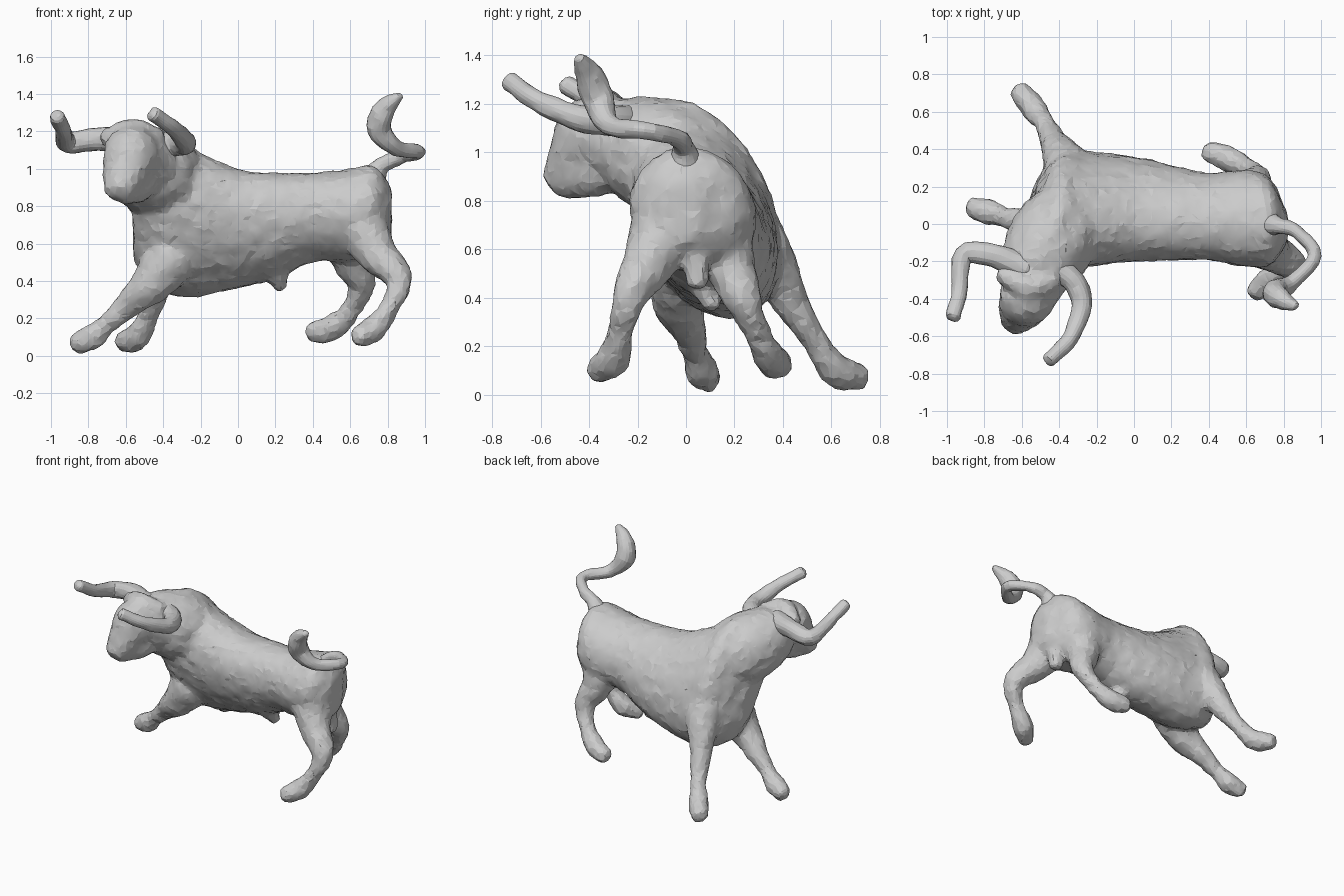
import bpy, bmesh, math
from mathutils import Vector, noise

cube = bpy.data.objects.get("Cube")
if cube:
    bpy.data.objects.remove(cube, do_unlink=True)

# Material
clay = bpy.data.materials.new("light_grey_clay")
clay.use_nodes = True
grey = (0.6, 0.6, 0.6, 1)
clay.diffuse_color = grey
clay.node_tree.nodes["Principled BSDF"].inputs["Base Color"].default_value = grey

SIDES = 20
TURN = [math.tau * k / SIDES for k in range(SIDES)]


def spline(points, steps=5):
    """Smoothly resample control points of any dimension."""
    pts = [Vector(p) for p in points]
    first = pts[0] * 2 - pts[1]
    last = pts[-1] * 2 - pts[-2]
    padded = [first] + pts + [last]
    path = []
    for before, start, end, after in zip(padded, padded[1:], padded[2:], padded[3:]):
        slope_in = (end - before) / 2
        slope_out = (after - start) / 2
        for i in range(steps):
            t = i / steps
            ease = t * t * (3 - 2 * t)
            path.append(start.lerp(end, ease)
                        + slope_in * (t * (1 - t) * (1 - t))
                        - slope_out * (t * t * (1 - t)))
    return path + [pts[-1]]


def skin(name, rings):
    """Join rings of points into a closed mesh."""
    bm = bmesh.new()
    loops = [[bm.verts.new(point) for point in ring] for ring in rings]
    for lower, upper in zip(loops, loops[1:]):
        for i in range(SIDES):
            j = (i + 1) % SIDES
            bm.faces.new((lower[i], lower[j], upper[j], upper[i]))
    bm.faces.new(loops[0][::-1])
    bm.faces.new(loops[-1])
    bmesh.ops.recalc_face_normals(bm, faces=bm.faces)
    mesh = bpy.data.meshes.new(name)
    bm.to_mesh(mesh)
    bm.free()
    obj = bpy.data.objects.new(name, mesh)
    bpy.context.collection.objects.link(obj)
    mesh.materials.append(clay)
    return obj


def limb(name, radii, *points):
    """Round tapering tube through the points, with both ends domed."""
    path = spline([(*point, radius) for point, radius in zip(points, radii)])
    rings, normal = [], None
    for i, p in enumerate(path):
        ahead = path[min(i + 1, len(path) - 1)]
        behind = path[max(i - 1, 0)]
        along = (ahead - behind).xyz.normalized()
        normal = normal or along.orthogonal()
        normal = (normal - along * normal.dot(along)).normalized()
        side = along.cross(normal)

        def ring(slide=0):
            """Ring at this point, or slid along a dome beyond it."""
            centre = p.xyz + along * p.w * math.sin(slide) * 0.7
            radius = p.w * math.cos(slide)
            return [centre + (normal * math.cos(a) + side * math.sin(a)) * radius for a in TURN]

        if i == 0:
            rings += [ring(-a) for a in (1.4, 1, 0.5)]
        rings.append(ring())
    rings += [ring(a) for a in (0.5, 1, 1.4)]
    return skin(name, rings)


def torso(name, *sections):
    """Upright ovals: x, middle y, half width, low z, high z; lean fades to the rear."""
    rings = []
    for x, y, half, low, high in spline(sections):
        lean = 0.08 - x * 0.1
        middle, rise = (low + high) / 2, (high - low) / 2
        rings.append([(x, y + half * math.cos(a) - lean * math.sin(a), middle + rise * math.sin(a))
                      for a in TURN])
    return skin(name, rings)


# Trunk leaning over toward the front
trunk = torso("body",
              (-.56, -.04, .1, .52, 1.1), (-.5, .02, .21, .4, 1.2),
              (-.4, .07, .29, .34, 1.22), (-.25, .08, .29, .31, 1.11),
              (0, .08, .27, .36, 1), (.2, .06, .25, .41, .98),
              (.4, .04, .23, .5, .98), (.6, .03, .26, .5, 1),
              (.73, .01, .23, .54, 1.02), (.82, -.02, .08, .62, .9))

# Neck and head
pieces = [
    limb("neck", (.2, .24, .22, .16),
         (-.3, .08, .84), (-.41, -.05, .95), (-.5, -.2, 1.02), (-.54, -.34, 1.06)),
    limb("head", (.12, .15, .125, .09),
         (-.54, -.32, 1.13), (-.57, -.39, 1.08), (-.6, -.45, .98), (-.63, -.51, .89)),
    limb("jaw", (.11, .1, .06),
         (-.51, -.28, .96), (-.56, -.4, .91), (-.61, -.5, .865)),
    limb("brow", (.06, .07, .06),
         (-.44, -.3, 1.16), (-.56, -.34, 1.2), (-.69, -.27, 1.16)),
]

# Striding legs share one profile: thigh, knee, shank, pastern, hoof
leg_profile = (.15, .11, .074, .054, .07, .058)
pieces += [
    limb("right_front_leg", leg_profile, (-.36, -.02, .52), (-.47, -.03, .38),
         (-.59, .01, .27), (-.7, .04, .17), (-.78, .065, .1), (-.86, .09, .065)),
    limb("left_front_leg", leg_profile, (-.33, .23, .7), (-.38, .35, .54),
         (-.43, .44, .37), (-.48, .54, .21), (-.54, .62, .1), (-.61, .71, .075)),
    limb("right_hind_leg", leg_profile, (.66, -.08, .7), (.74, -.15, .55),
         (.86, -.23, .41), (.81, -.27, .26), (.73, -.3, .15), (.65, -.36, .1)),
    limb("left_hind_leg", leg_profile, (.58, .12, .7), (.6, .18, .53),
         (.66, .24, .38), (.6, .3, .24), (.5, .35, .15), (.4, .385, .125)),
]

# Underside details
pieces += [
    limb("sheath", (.07, .04), (.2, .08, .46), (.23, .11, .37)),
    limb("scrotum", (.055, .05), (.72, .03, .6), (.73, .05, .47)),
]

# Horns and raised tail with a tuft
horn_taper = (.075, .062, .055, .042, .04)
details = [
    limb("right_horn", horn_taper, (-.58, -.24, 1.15), (-.75, -.17, 1.16),
         (-.91, -.17, 1.14), (-.935, -.36, 1.2), (-.965, -.49, 1.28)),
    limb("left_horn", horn_taper, (-.44, -.22, 1.12), (-.32, -.31, 1.13),
         (-.28, -.44, 1.14), (-.34, -.61, 1.21), (-.45, -.725, 1.29)),
    limb("tail", (.08, .045, .036, .036, .042, .065, .058, .024),
         (.71, 0, .93), (.77, -.01, 1.02), (.87, -.04, 1.06), (.965, -.17, 1.09),
         (.85, -.31, 1.11), (.755, -.36, 1.21), (.785, -.4, 1.32), (.86, -.44, 1.385)),
]


def activate(*objects):
    bpy.ops.object.select_all(action="DESELECT")
    for obj in objects:
        obj.select_set(True)
    bpy.context.view_layer.objects.active = objects[0]


def apply(obj, kind, **settings):
    activate(obj)
    modifier = obj.modifiers.new(kind.title(), kind)
    for key, value in settings.items():
        setattr(modifier, key, value)
    bpy.ops.object.modifier_apply(modifier=modifier.name)


# Fuse the flesh into one hand-modelled skin
activate(trunk, *pieces)
bpy.ops.object.join()
apply(trunk, "REMESH", mode="VOXEL", voxel_size=0.015)
apply(trunk, "SMOOTH", factor=0.5, iterations=9)

# Uneven clay surface with soft facets
for obj in [trunk] + details:
    normals = [vertex.normal.copy() for vertex in obj.data.vertices]
    for vertex, normal in zip(obj.data.vertices, normals):
        bump = noise.noise(vertex.co * 14) * 0.006 + noise.noise(vertex.co * 35) * 0.004
        vertex.co += normal * bump
apply(trunk, "DECIMATE", ratio=0.2)
for obj in [trunk] + details:
    activate(obj)
    bpy.ops.object.shade_smooth_by_angle(angle=math.radians(14))
    obj.data.materials.clear()
    obj.data.materials.append(clay)
